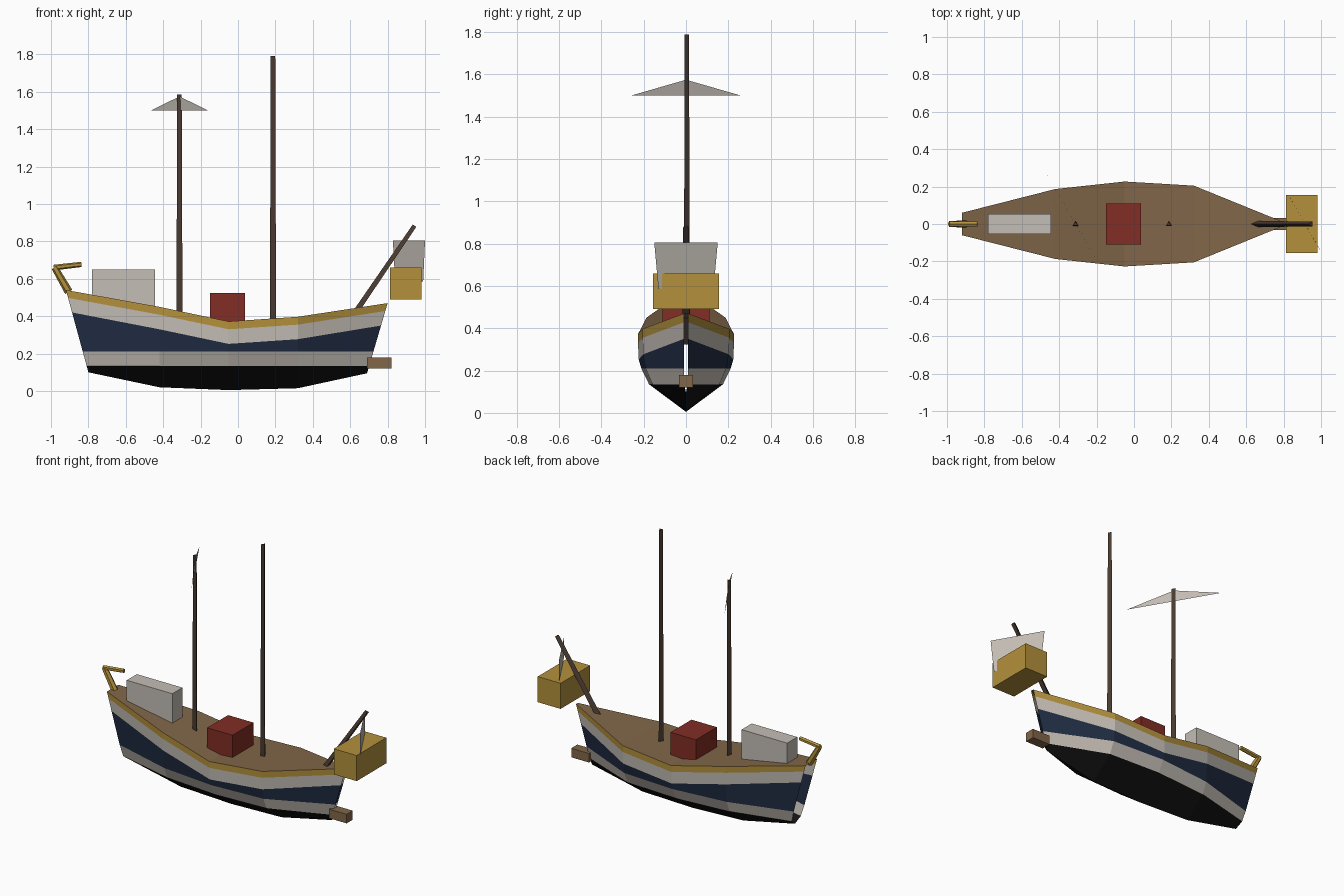
import bpy, bmesh
from mathutils import Vector

if "Cube" in bpy.data.objects:
    bpy.data.objects.remove(bpy.data.objects["Cube"], do_unlink=True)


def material(name, rgb):
    m = bpy.data.materials.new(name)
    m.use_nodes = True
    m.diffuse_color = (*rgb, 1)
    bsdf = m.node_tree.nodes["Principled BSDF"]
    bsdf.inputs["Base Color"].default_value = (*rgb, 1)
    bsdf.inputs["Roughness"].default_value = 0.9
    return m


WHITE = material("off_white", (0.55, 0.51, 0.46))
GOLD = material("ochre", (0.45, 0.28, 0.045))
NAVY = material("navy", (0.015, 0.026, 0.057))
BLACK = material("black", (0.006, 0.006, 0.006))
RED = material("dark_red", (0.22, 0.026, 0.018))
WOOD = material("deck_wood", (0.22, 0.132, 0.066))
DARK = material("dark_wood", (0.065, 0.042, 0.03))


def finish(bm, name, mats):
    mesh = bpy.data.meshes.new(name)
    bm.to_mesh(mesh)
    bm.free()
    for m in mats:
        mesh.materials.append(m)
    obj = bpy.data.objects.new(name, mesh)
    bpy.context.collection.objects.link(obj)
    return obj


def box(name, lo, hi, mat):
    lo, hi = Vector(lo), Vector(hi)
    bm = bmesh.new()
    bmesh.ops.create_cube(bm, size=1)
    bmesh.ops.scale(bm, vec=hi - lo, verts=bm.verts)
    bmesh.ops.translate(bm, vec=(lo + hi) / 2, verts=bm.verts)
    return finish(bm, name, [mat])


def rod(name, start, end, r1, r2, sides, mat):
    start, end = Vector(start), Vector(end)
    axis = end - start
    bm = bmesh.new()
    bmesh.ops.create_cone(bm, cap_ends=True, segments=sides, radius1=r1,
                          radius2=r2, depth=axis.length)
    obj = finish(bm, name, [mat])
    if axis.x:
        obj.rotation_euler = axis.to_track_quat('Z', 'Y').to_euler()
    obj.location = (start + end) / 2
    return obj


def plate(name, points, mat):
    bm = bmesh.new()
    bm.faces.new([bm.verts.new(p) for p in points])
    return finish(bm, name, [mat])


# Hull stations: deck x, keel x, keel z, deck z, half width
stations = [
    (-0.92, -0.80, 0.10, 0.54, 0.06),
    (-0.42, -0.42, 0.02, 0.45, 0.187),
    (-0.05, -0.05, 0.005, 0.372, 0.227),
    (0.32, 0.32, 0.015, 0.397, 0.205),
    (0.80, 0.69, 0.095, 0.47, 0.01),
]


def ring(bm, xd, xk, zk, zd, w):
    # Half section from keel to deck, then mirrored across the keel
    half = [(zk, 0), (0.135, 0.77), (0.21, 0.93), (zd - 0.12, 0.985),
            (zd - 0.042, 1), (zd, 1)]
    section = [(z, -f) for z, f in reversed(half)] + half[1:]
    return [bm.verts.new((xk + (xd - xk) * (z - zk) / (zd - zk), f * w, z))
            for z, f in section]


# Painted hull, open at both ends, closed above by the deck
bm = bmesh.new()
rings = [ring(bm, *s) for s in stations]
count = len(rings[0])
bands = [0, 1, 2, 1, 3]
bands = bands + bands[::-1] + [4]
for a, b in zip(rings, rings[1:]):
    for i in range(count):
        j = (i + 1) % count
        bm.faces.new((a[i], a[j], b[j], b[i])).material_index = bands[i]
bmesh.ops.recalc_face_normals(bm, faces=bm.faces)
finish(bm, "hull_and_deck", [GOLD, WHITE, NAVY, BLACK, WOOD])

# Deck boxes and bow fittings
box("stern_cabin", (-0.78, -0.053, 0.42), (-0.445, 0.053, 0.65), WHITE)
box("hatch", (-0.15, -0.11, 0.36), (0.037, 0.11, 0.525), RED)
box("bow_crate", (0.812, -0.155, 0.49), (0.98, 0.155, 0.66), GOLD)
box("bow_block", (0.69, -0.032, 0.12), (0.82, 0.032, 0.18), WOOD)

# Masts and bowsprit
rod("aft_mast", (-0.313, 0, 0.36), (-0.313, 0, 1.585), 0.019, 0.014, 3, DARK)
rod("main_mast", (0.187, 0, 0.36), (0.187, 0, 1.79), 0.019, 0.014, 3, DARK)
rod("bowsprit", (0.572, 0, 0.33), (0.947, 0, 0.882), 0.02, 0.015, 3, DARK)

# Tiller
rod("tiller_post", (-0.905, 0, 0.53), (-0.98, 0, 0.66), 0.022, 0.018, 6, GOLD)
rod("tiller_handle", (-0.985, 0, 0.66), (-0.837, 0, 0.677), 0.015, 0.014, 6, GOLD)

# Small sails set diagonally
plate("aft_sail", [(-0.465, 0.26, 1.5), (-0.16, -0.26, 1.5),
                   (-0.313, 0, 1.575)], WHITE)
plate("bow_sail", [(0.84, 0.13, 0.585), (0.99, -0.13, 0.585),
                   (1.0, -0.15, 0.805), (0.828, 0.15, 0.805)], WHITE)
